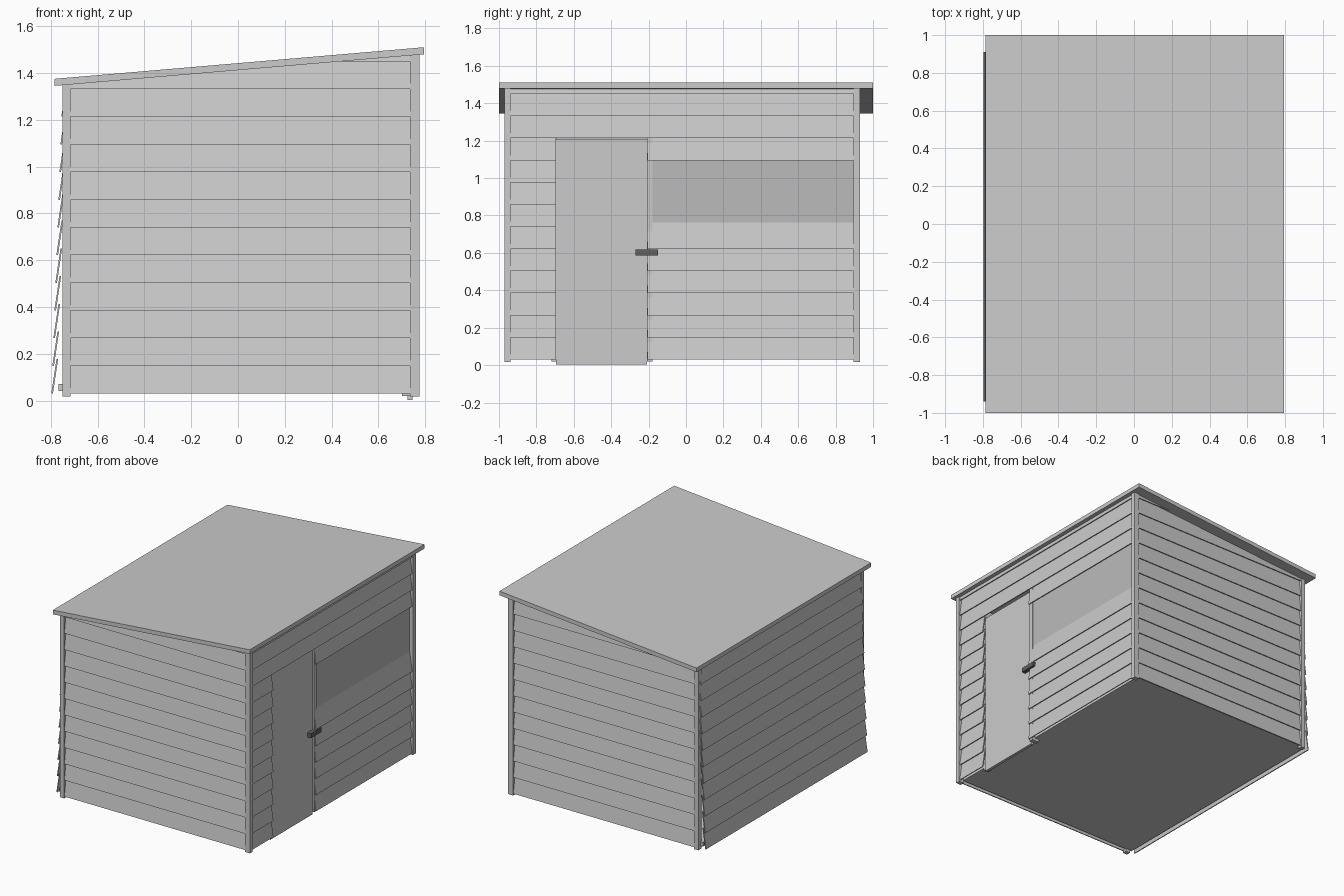
import bpy, bmesh
from mathutils import Vector

if "Cube" in bpy.data.objects:
    bpy.data.objects.remove(bpy.data.objects["Cube"])

ROWS, PITCH, BOARD_H, Z0 = 13, 0.1183, 0.147, 0.03
LEAN, THICK = 0.022, 0.007


def roof_z(x):
    # underside of the sloping roof
    return 1.345 + (x + 0.785) * 0.135 / 1.58


def finish(name, bm, color=None):
    bmesh.ops.recalc_face_normals(bm, faces=bm.faces)
    me = bpy.data.meshes.new(name)
    bm.to_mesh(me)
    bm.free()
    ob = bpy.data.objects.new(name, me)
    bpy.context.collection.objects.link(ob)
    if color:
        mat = bpy.data.materials.new(name + "_material")
        mat.diffuse_color = color
        mat.use_nodes = True
        mat.node_tree.nodes["Principled BSDF"].inputs["Base Color"].default_value = mat.diffuse_color
        me.materials.append(mat)
    return ob


def prism(bm, ring_a, ring_b):
    # closed solid between two matching rings
    a = [bm.verts.new(p) for p in ring_a]
    b = [bm.verts.new(p) for p in ring_b]
    bm.faces.new(a)
    bm.faces.new(b[::-1])
    for i in range(len(a)):
        j = (i + 1) % len(a)
        bm.faces.new((a[i], b[i], b[j], a[j]))


def box(name, x, y, z, color=None):
    bm = bmesh.new()
    ring = lambda h: [(x[0], y[0], h), (x[1], y[0], h), (x[1], y[1], h), (x[0], y[1], h)]
    prism(bm, ring(z[0]), ring(z[1]))
    return finish(name, bm, color)


def clip_to_roof(bm):
    normal = Vector((-0.135, 0, 1.58)).normalized()
    geom = bm.verts[:] + bm.edges[:] + bm.faces[:]
    res = bmesh.ops.bisect_plane(bm, geom=geom, plane_co=(-0.785, 0, 1.346),
                                 plane_no=normal, clear_outer=True)
    edges = [e for e in res["geom_cut"] if isinstance(e, bmesh.types.BMEdge)]
    if edges:
        bmesh.ops.holes_fill(bm, edges=edges, sides=0)


def cladding(name, place, spans, face):
    # lapped boards; place(along, out, z) maps to world, face(row) is the lip position
    bm = bmesh.new()
    for i in range(ROWS):
        z, d = Z0 + i * PITCH, face(i)
        prof = [(d, z), (d - LEAN, z + BOARD_H),
                (d - LEAN - THICK, z + BOARD_H), (d - THICK, z)]
        for s, e in spans(i):
            prism(bm, [place(s, o, h) for o, h in prof], [place(e, o, h) for o, h in prof])
    clip_to_roof(bm)
    return finish(name, bm)


def right_spans(i):
    # leave out the door and the window
    if i >= 10:
        return [(-0.94, 0.9)]
    return [(-0.94, -0.695)] + ([] if i in (6, 7, 8) else [(-0.207, 0.9)])


# Clad walls
cladding("front_wall_boards", lambda a, o, z: (a, -o, z), lambda i: [(-0.74, 0.75)], lambda i: 0.967)
cladding("back_wall_boards", lambda a, o, z: (a, o, z), lambda i: [(-0.74, 0.75)], lambda i: 0.927)
cladding("right_wall_boards", lambda a, o, z: (o, a, z), right_spans, lambda i: 0.771)
cladding("left_wall_boards", lambda a, o, z: (-o, a, z), lambda i: [(-0.94, 0.91)],
         lambda i: 0.798 - 0.0043 * i)

# Corner posts, tops cut to the roof slope
for side, x in (("left", (-0.75, -0.715)), ("right", (0.735, 0.775))):
    for end, y in (("front", (-0.97, -0.938)), ("back", (0.895, 0.93))):
        bm = bmesh.new()
        ring = [(x[0], 0.018), (x[1], 0.018), (x[1], roof_z(x[1])), (x[0], roof_z(x[0]))]
        prism(bm, [(a, y[0], b) for a, b in ring], [(a, y[1], b) for a, b in ring])
        finish(f"{end}_{side}_post", bm)

# Sloping roof slab
bm = bmesh.new()
ring = [(-0.785, 1.345), (0.795, 1.48), (0.795, 1.51), (-0.785, 1.375)]
prism(bm, [(a, -1, b) for a, b in ring], [(a, 1, b) for a, b in ring])
finish("roof", bm)

# Floor
box("floor", (-0.768, 0.735), (-0.945, 0.905), (0.04, 0.07))

# Door with frame and latch
box("door", (0.725, 0.745), (-0.695, -0.209), (0.003, 1.208))
for n, y in (("front", (-0.72, -0.69)), ("back", (-0.209, -0.18))):
    box(f"door_jamb_{n}", (0.70, 0.757 if n == "back" else 0.735), y, (0.02, 1.22))
box("latch_bar", (0.745, 0.775), (-0.27, -0.15), (0.585, 0.617), (0.12, 0.12, 0.12, 1))

# Window pane
box("window_pane", (0.742, 0.75), (-0.18, 0.897), (0.75, 1.11), (0.5, 0.5, 0.5, 1))
